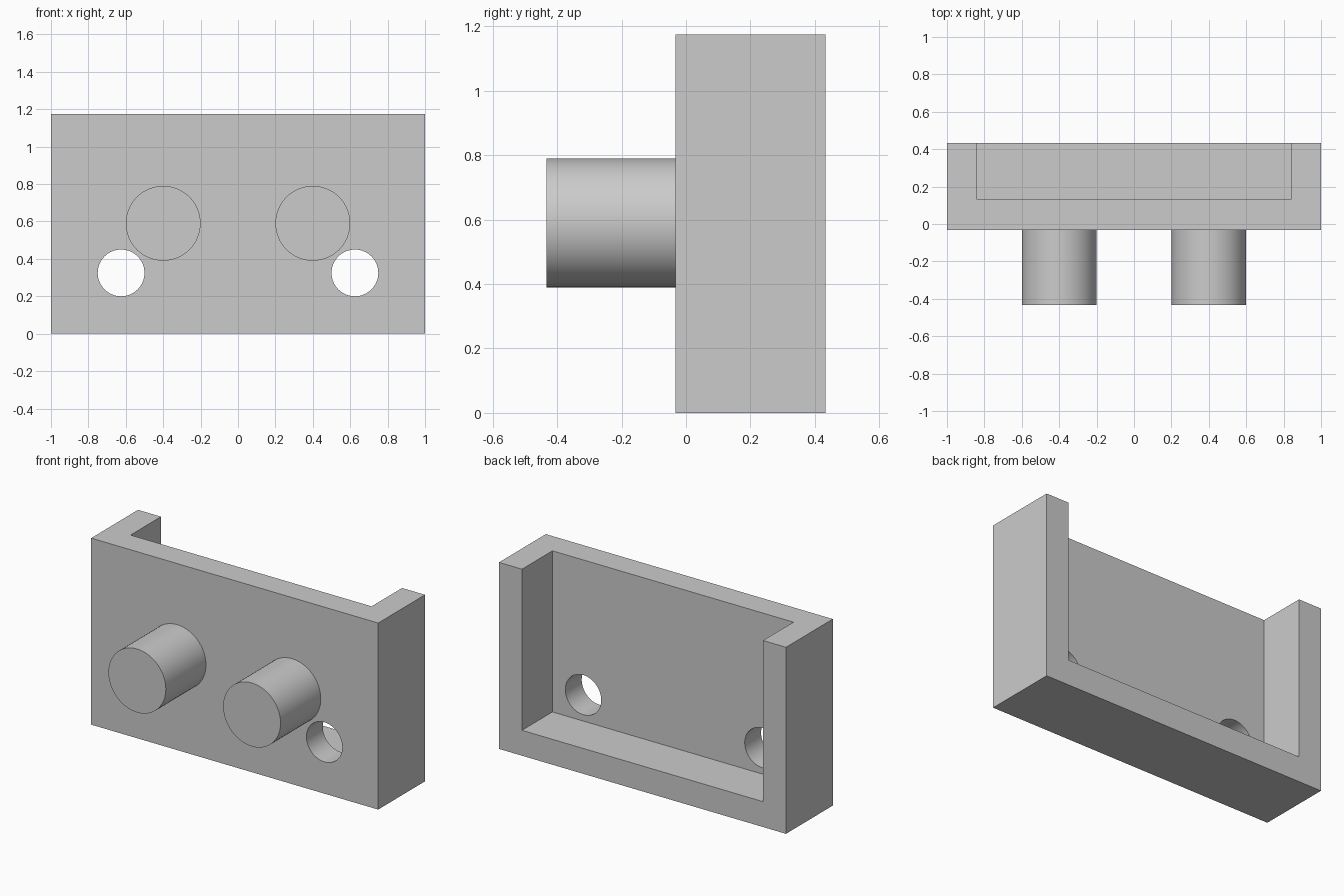
import bpy
import math
from mathutils import Vector

cube = bpy.data.objects.get("Cube")
if cube:
    bpy.data.objects.remove(cube, do_unlink=True)

# Overall dimensions
HEIGHT, WALL = 1.175, 0.16
FRONT, BACK, CAVITY = -0.033, 0.433, 0.13
PEG_TIP = -0.433

grey = bpy.data.materials.new("plain_grey")
grey.use_nodes = True
colour = (0.6, 0.6, 0.6, 1)
grey.diffuse_color = colour
grey.node_tree.nodes["Principled BSDF"].inputs["Base Color"].default_value = colour


def box(name, low, high):
    low, high = Vector(low), Vector(high)
    bpy.ops.mesh.primitive_cube_add(size=1, location=(low + high) / 2)
    ob = bpy.context.object
    ob.name = name
    ob.scale = high - low
    bpy.ops.object.transform_apply(location=False, rotation=False, scale=True)
    ob.data.materials.append(grey)
    return ob


def rod(name, x, z, radius, y0, y1):
    bpy.ops.mesh.primitive_cylinder_add(
        vertices=64, radius=radius, depth=y1 - y0,
        location=(x, (y0 + y1) / 2, z), rotation=(math.pi / 2, 0, 0))
    ob = bpy.context.object
    ob.name = name
    ob.data.materials.append(grey)
    return ob


def select(ob):
    bpy.ops.object.select_all(action='DESELECT')
    ob.select_set(True)
    bpy.context.view_layer.objects.active = ob


def cut(target, cutter):
    mod = target.modifiers.new("cut", 'BOOLEAN')
    mod.operation = 'DIFFERENCE'
    mod.solver = 'EXACT'
    mod.object = cutter
    select(target)
    bpy.ops.object.modifier_apply(modifier=mod.name)
    bpy.data.objects.remove(cutter, do_unlink=True)


# Housing: block with a pocket open to the back and top
housing = box("housing", (-1, FRONT, 0), (1, BACK, HEIGHT))
cut(housing, box("pocket_cutter", (WALL - 1, CAVITY, WALL),
                 (1 - WALL, BACK + 0.2, HEIGHT + 0.2)))

# Through holes in the front wall, and solid pegs
for side, s in (("right", -1), ("left", 1)):
    cut(housing, rod("hole_cutter", s * 0.625, 0.325, 0.125, FRONT - 0.1, CAVITY + 0.1))
    peg = rod(side + "_peg", s * 0.4, 0.59, 0.2, PEG_TIP, FRONT)
    select(peg)
    bpy.ops.object.shade_smooth_by_angle(angle=math.radians(30))

select(housing)
bpy.ops.object.shade_smooth_by_angle(angle=math.radians(30))
